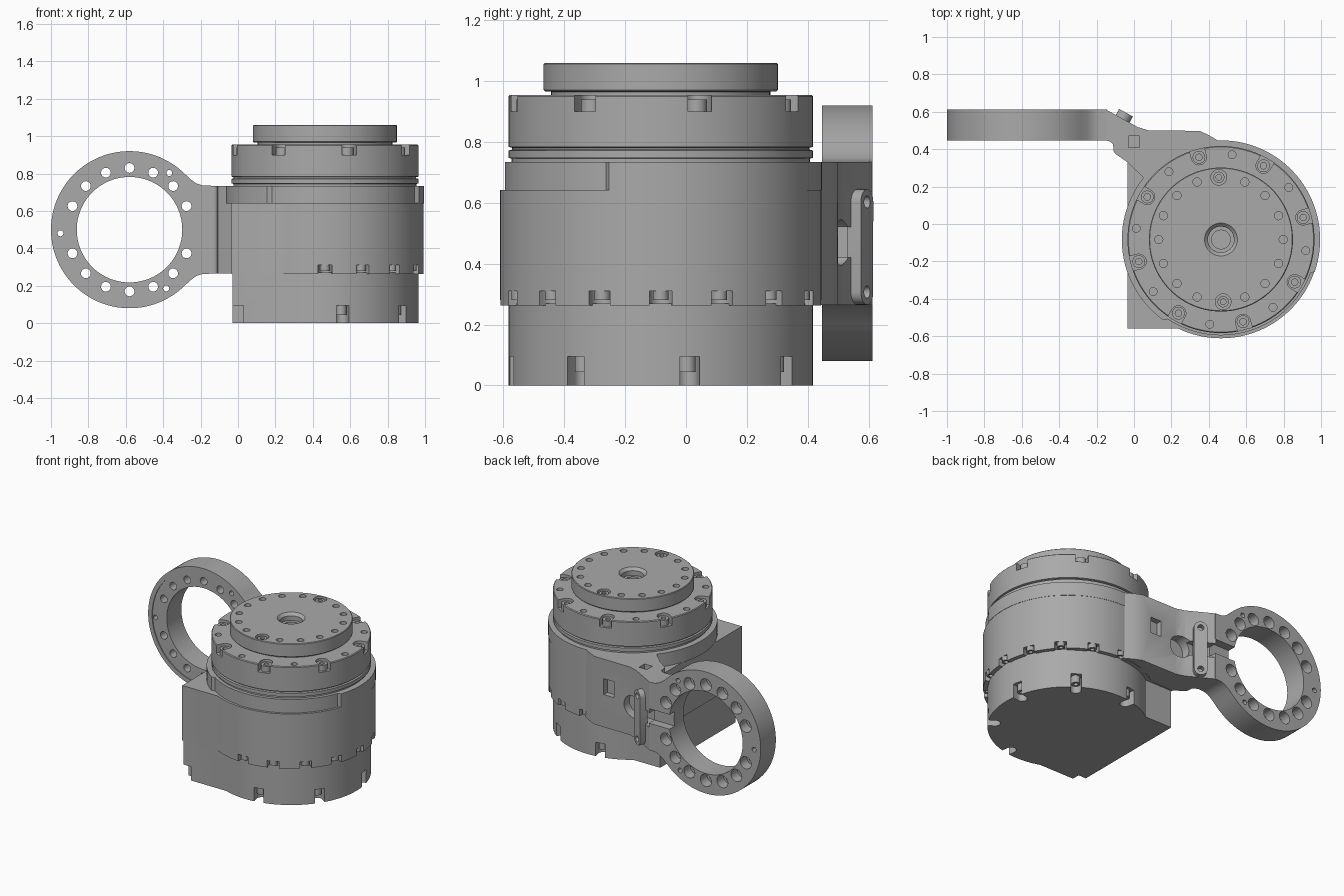
import bpy, bmesh
from math import sin, cos, asin, pi, radians
from mathutils import Matrix

old = bpy.data.objects.get("Cube")
if old:
    bpy.data.objects.remove(old)

CX, CY = 0.465, -0.083          # actuator axis
RX, RZ = -0.58, 0.5             # ring axis
SEG = 96

metal = bpy.data.materials.new("machined_grey")
metal.use_nodes = True
GREY = (0.4, 0.4, 0.4, 1)
metal.diffuse_color = GREY
metal.node_tree.nodes["Principled BSDF"].inputs["Base Color"].default_value = GREY


# ---- helpers: every part is a closed stack of outlines ----
def circle(x, y, r, n=SEG):
    return [(x + r * cos(2 * pi * i / n), y + r * sin(2 * pi * i / n)) for i in range(n)]


def stack(layers, axis="z"):
    """layers: list of (outline, height)"""
    place = (lambda u, v, h: (u, v, h)) if axis == "z" else (lambda u, v, h: (u, h, v))
    return [[place(u, v, h) for u, v in outline] for outline, h in layers]


def prism(outline, a, b, axis="z"):
    return stack([(outline, a), (outline, b)], axis)


def turned(x, y, profile, axis="z", n=SEG):
    return stack([(circle(x, y, r, n), h) for r, h in profile], axis)


def box(x0, x1, y0, y1, z0, z1):
    return prism([(x0, y0), (x1, y0), (x1, y1), (x0, y1)], z0, z1)


def polar(r, deg):
    return CX + r * cos(radians(deg)), CY + r * sin(radians(deg))


def make(name, solids):
    bm = bmesh.new()
    for rings in solids:
        loops = [[bm.verts.new(p) for p in ring] for ring in rings]
        for lo, hi in zip(loops, loops[1:]):
            for i in range(len(lo)):
                j = (i + 1) % len(lo)
                bm.faces.new((lo[i], lo[j], hi[j], hi[i]))
        bm.faces.new(loops[0][::-1])
        bm.faces.new(loops[-1])
    bmesh.ops.recalc_face_normals(bm, faces=bm.faces)
    mesh = bpy.data.meshes.new(name)
    bm.to_mesh(mesh)
    bm.free()
    mesh.materials.append(metal)
    ob = bpy.data.objects.new(name, mesh)
    bpy.context.collection.objects.link(ob)
    return ob


def finish(ob, *cut_groups):
    """Cut each group of separate solids away, then shade."""
    bpy.ops.object.select_all(action="DESELECT")
    bpy.context.view_layer.objects.active = ob
    ob.select_set(True)
    for solids in cut_groups:
        cutter = make("cutter", solids)
        cutter.hide_render = True
        mod = ob.modifiers.new("cut", "BOOLEAN")
        mod.operation, mod.solver, mod.object = "DIFFERENCE", "EXACT", cutter
        bpy.ops.object.modifier_apply(modifier=mod.name)
        bpy.data.objects.remove(cutter)
    bpy.ops.object.shade_smooth_by_angle(angle=radians(30))
    return ob


def slot(r, deg, w, z0, z1):
    """U-shaped notch opening radially outwards."""
    x, y = polar(r, deg)
    a = radians(deg)
    pts = [(w * cos(a + pi / 2 + pi * i / 12), w * sin(a + pi / 2 + pi * i / 12)) for i in range(13)]
    pts += [(px + 0.15 * cos(a), py + 0.15 * sin(a)) for px, py in (pts[-1], pts[0])]
    return prism([(x + px, y + py) for px, py in pts], z0, z1)


def bolt(r, deg, rad, z0, z1, socket_up=True):
    """Socket-head screw with a recessed hexagon."""
    x, y = polar(r, deg)
    low, top = (z0, z1) if socket_up else (z1, z0)
    deep = top + (low - top) * 0.5
    rings = turned(x, y, [(rad, low), (rad, top), (rad * 0.5, top), (rad * 0.5, deep)], n=24)
    return rings


def d_outline(r, inset):
    """Round body with a square corner on one side."""
    left, front, back = -0.035 + inset, -0.56 + inset, 0.33 - inset
    a0 = -pi - asin((front - CY) / r)
    a1 = pi - asin((back - CY) / r)
    arc = [(CX + r * cos(a0 + (a1 - a0) * i / SEG), CY + r * sin(a0 + (a1 - a0) * i / SEG))
           for i in range(SEG + 1)]
    return arc + [(left, back), (left, front)]


# ---- base and main housing ----
foot_angles = [11 + 45 * k for k in range(8) if k not in (3, 4, 5)]
foot = make("base", [prism(d_outline(0.5, 0.006), 0, 0.27)])
finish(foot, [slot(0.455, a, 0.033, -0.05, 0.095) for a in foot_angles]
       + [box(-0.03, 0.03, -0.7, -0.5, -0.05, 0.095)])
finish(make("base_bolts", [bolt(0.455, a, 0.028, 0.045, 0.096, False) for a in foot_angles]))

rim_angles = [-90 + 22.5 * k for k in range(10)]
housing = make("housing", [prism(d_outline(0.528, 0), 0.263, 0.642)])
finish(housing, [slot(0.505, a, 0.037, 0.2, 0.31) for a in rim_angles])
finish(make("housing_bolts", [bolt(0.502, a, 0.026, 0.28, 0.311, False) for a in rim_angles]))

# ---- collar, slightly relieved along the front ----
collar = []
for i in range(SEG * 2):
    deg = 360 * i / (SEG * 2)
    collar.append(polar(0.512 if 235 < deg < 340 else 0.53, deg))
finish(make("collar", [prism(collar, 0.64, 0.735)]))

# ---- upper flange with grooves, notches and screws ----
flange = make("upper_flange", [turned(CX, CY, [
    (0.49, 0.72), (0.49, 0.745), (0.5, 0.748), (0.5, 0.772), (0.488, 0.775),
    (0.488, 0.781), (0.5, 0.784), (0.5, 0.95), (0.495, 0.955)])])
bolt_angles = [15 + 45 * k for k in range(8)]
finish(flange,
       [slot(0.455, a, 0.04, 0.9, 1.0) for a in bolt_angles]
       + [turned(*polar(0.457, a + 22.5), [(0.021, 0.9), (0.021, 1.0)], n=20) for a in bolt_angles])
finish(make("flange_bolts", [bolt(0.455, a, 0.034, 0.89, 0.94) for a in bolt_angles]))

# ---- output plate ----
plate = make("output_plate", [turned(CX, CY, [
    (0.36, 0.95), (0.36, 0.965), (0.38, 0.966), (0.385, 0.971), (0.385, 1.056), (0.381, 1.06)])])
hole_angles = [22.5 * k for k in range(16)]
holes = []
for a in hole_angles:
    screw = a in (90, 270)
    rad = 0.042 if screw else 0.022
    holes.append(turned(*polar(0.333, a + 2 * screw), [(rad, 1.03 if screw else 1.0), (rad, 1.1)], n=24))
holes.append(turned(CX, CY, [(0.05, 0.97), (0.05, 1.01), (0.07, 1.01), (0.07, 1.042), (0.1, 1.072)], n=48))
finish(plate, holes)
finish(make("plate_screws", [bolt(0.333, a, 0.03, 1.02, 1.052) for a in (92, 272)]))

# ---- side ring with its neck ----
outline = [(RX + 0.42 * cos(radians(45 + 270 * i / 80)), RZ + 0.42 * sin(radians(45 + 270 * i / 80)))
           for i in range(81)]
fillet = [(-0.25, 0.267), (-0.222, 0.247), (-0.19, 0.237), (-0.145, 0.235)]
outline += [(x, RZ - d) for x, d in fillet] + [(x, RZ + d) for x, d in fillet[::-1]]
ring = make("side_ring", [prism(outline, 0.447, 0.612, "y")])


def ring_hole(r, deg, profile):
    x, z = RX + r * cos(radians(deg)), RZ + r * sin(radians(deg))
    return turned(x, z, profile, "y", 24)


bores = [ring_hole(0.33, 22.5 * k, [(0.026, 0.4), (0.026, 0.54), (0.042, 0.54), (0.042, 0.7)])
         for k in range(16) if k % 8]
bores += [ring_hole(0.37, a, [(0.016, 0.4), (0.016, 0.7)]) for a in (55, 183, 302)]
finish(ring,
       [turned(RX, RZ, [(0.39, 0.4), (0.39, 0.453)], "y")],
       [turned(RX, RZ, [(0.282, 0.3), (0.282, 0.7)], "y")],
       bores,
       [box(-0.36, -0.1, 0.555, 0.7, 0.45, 0.55)])

# ---- arm joining ring and housing ----
arm = make("arm", [prism([
    (-0.15, 0.447), (-0.125, 0.44), (-0.112, 0.425), (-0.108, 0.385), (-0.095, 0.372),
    (-0.035, 0.33), (0.1, 0.2), (0.46, 0.2), (0.46, 0.44), (0.4, 0.475), (0.35, 0.498),
    (0.08, 0.5), (0.02, 0.518), (-0.15, 0.612)], 0.265, 0.735)])
finish(arm,
       [box(-0.03, 0.03, 0.41, 0.47, 0.66, 0.8), box(0.2, 0.28, 0.46, 0.6, 0.49, 0.6)],
       [turned(0.05, 0.47, [(0.075, 0.44), (0.075, 0.7)], "y", 40)],
       [box(-0.2, 0.05, 0.5, 0.7, 0.42, 0.52)])

# ---- cable clamp bar across the channel ----
bar = [(0.042 * cos(pi * i / 12), 0.148 * (1 if i <= 12 else -1) + 0.042 * sin(pi * i / 12))
       for i in range(25)]
clamp = make("cable_clamp", [prism(bar, -0.012, 0.04, "y")])
finish(clamp, [turned(0, s * 0.148, [(0.02, 0.0), (0.02, 0.1)], "y", 20) for s in (-1, 1)])
clamp.matrix_world = Matrix.Translation((-0.062, 0.56, 0.455)) @ Matrix.Rotation(radians(-29), 4, "Z")
